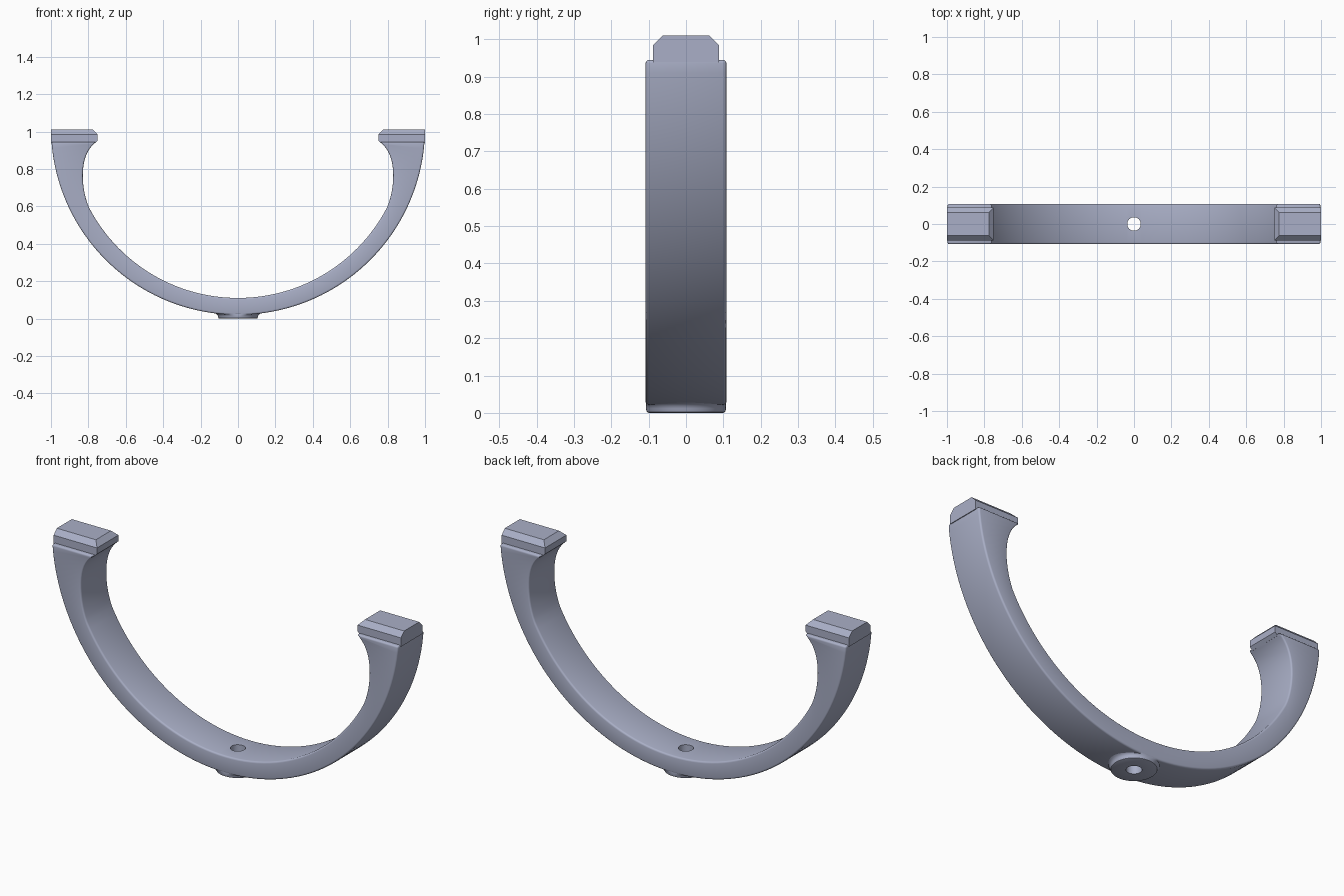
import bpy, bmesh, math
from mathutils import Vector
from mathutils.geometry import interpolate_bezier

if "Cube" in bpy.data.objects:
    bpy.data.objects.remove(bpy.data.objects["Cube"])

HALF_W = 0.108   # half width of the arch
HOLE_R = 0.036
TOP = 0.945      # height where the arch ends and the pads begin

mat = bpy.data.materials.new("blue_grey_metal")
mat.diffuse_color = (0.40, 0.43, 0.57, 1)
mat.use_nodes = True
mat.node_tree.nodes["Principled BSDF"].inputs["Base Color"].default_value = mat.diffuse_color


def make_object(name, bm):
    bmesh.ops.recalc_face_normals(bm, faces=bm.faces)
    mesh = bpy.data.meshes.new(name)
    bm.to_mesh(mesh)
    bm.free()
    obj = bpy.data.objects.new(name, mesh)
    bpy.context.collection.objects.link(obj)
    mesh.materials.append(mat)
    return obj


def activate(obj):
    bpy.ops.object.select_all(action='DESELECT')
    obj.select_set(True)
    bpy.context.view_layer.objects.active = obj


def smooth(obj, degrees=35):
    activate(obj)
    bpy.ops.object.shade_smooth_by_angle(angle=math.radians(degrees))


# Arch: inner outline is a circular arc that curls inward near the top
def bezier(a, b, c, d, n):
    pts = interpolate_bezier(*[Vector((p[0], p[1], 0)) for p in (a, b, c, d)], n + 1)
    return [(p.x, p.y) for p in pts[1:]]


r_in, c_in = 0.898, 1.008
a_end = math.asin(0.797 / r_in)
inner = [(r_in * math.sin(a_end * i / 26), c_in - r_in * math.cos(a_end * i / 26)) for i in range(27)]
inner += bezier(inner[-1], (0.82, 0.65), (0.83, 0.71), (0.83, 0.765), 7)
inner += bezier((0.83, 0.765), (0.83, 0.85), (0.805, 0.91), (0.757, TOP), 9)

n = len(inner) - 1
a_top = math.acos((1.02 - TOP) / 1.0)
outer = [(math.sin(a_top * i / n), 1.02 - math.cos(a_top * i / n)) for i in range(n + 1)]


def both_sides(pts):
    return [(-x, z) for x, z in reversed(pts[1:])] + pts


bm = bmesh.new()
rings = []
for (xo, zo), (xi, zi) in zip(both_sides(outer), both_sides(inner)):
    corners = ((xo, -HALF_W, zo), (xi, -HALF_W, zi), (xi, HALF_W, zi), (xo, HALF_W, zo))
    rings.append([bm.verts.new(c) for c in corners])
for a, b in zip(rings, rings[1:]):
    for k in range(4):
        bm.faces.new((a[k], a[(k + 1) % 4], b[(k + 1) % 4], b[k]))
bm.faces.new(rings[0])
bm.faces.new(rings[-1])
arch = make_object("arch", bm)

bevel = arch.modifiers.new("rounded_rims", 'BEVEL')
bevel.width = 0.009
bevel.segments = 3
bevel.limit_method = 'ANGLE'
bevel.angle_limit = math.radians(40)

# Bolt hole through the bottom of the arch
bm = bmesh.new()
bmesh.ops.create_cone(bm, cap_ends=True, segments=48, radius1=HOLE_R, radius2=HOLE_R, depth=0.4)
cutter = make_object("hole_cutter", bm)
cutter.location.z = 0.1
cutter.hide_render = True
cut = arch.modifiers.new("bolt_hole", 'BOOLEAN')
cut.operation = 'DIFFERENCE'
cut.solver = 'EXACT'
cut.object = cutter
bpy.context.view_layer.update()
activate(arch)
for name in ("rounded_rims", "bolt_hole"):
    bpy.ops.object.modifier_apply(modifier=name)
bpy.data.objects.remove(cutter)
smooth(arch)

# Boss: flared ring under the arch, trimmed to the arch width
profile = [(HOLE_R, 0.024), (HOLE_R, 0.0), (0.1, 0.0), (0.104, 0.002), (0.106, 0.006),
           (0.107, 0.012), (0.110, 0.019), (0.116, 0.025), (0.125, 0.029), (0.125, 0.045)]
bm = bmesh.new()
SEG = 64
loops = []
for r, z in profile:
    loop = []
    for s in range(SEG):
        t = 2 * math.pi * s / SEG
        y = max(-HALF_W + 0.001, min(HALF_W - 0.001, r * math.sin(t)))
        loop.append(bm.verts.new((r * math.cos(t), y, z)))
    loops.append(loop)
for a, b in zip(loops, loops[1:]):
    for s in range(SEG):
        bm.faces.new((a[s], a[(s + 1) % SEG], b[(s + 1) % SEG], b[s]))
smooth(make_object("bolt_boss", bm))

# End pads: blocks chamfered on three top edges, flush with the outer side
for side, name in ((1, "right_pad"), (-1, "left_pad")):
    bm = bmesh.new()
    levels = []
    for z, x_in, w in ((0.938, 0.765, 0.088), (0.952, 0.75, 0.088), (0.984, 0.75, 0.088), (1.01, 0.775, 0.062)):
        corners = ((x_in, -w), (1.0, -w), (1.0, w), (x_in, w))
        levels.append([bm.verts.new((side * x, y, z)) for x, y in corners])
    for a, b in zip(levels, levels[1:]):
        for k in range(4):
            bm.faces.new((a[k], a[(k + 1) % 4], b[(k + 1) % 4], b[k]))
    bm.faces.new(levels[0])
    bm.faces.new(levels[-1])
    make_object(name, bm)
